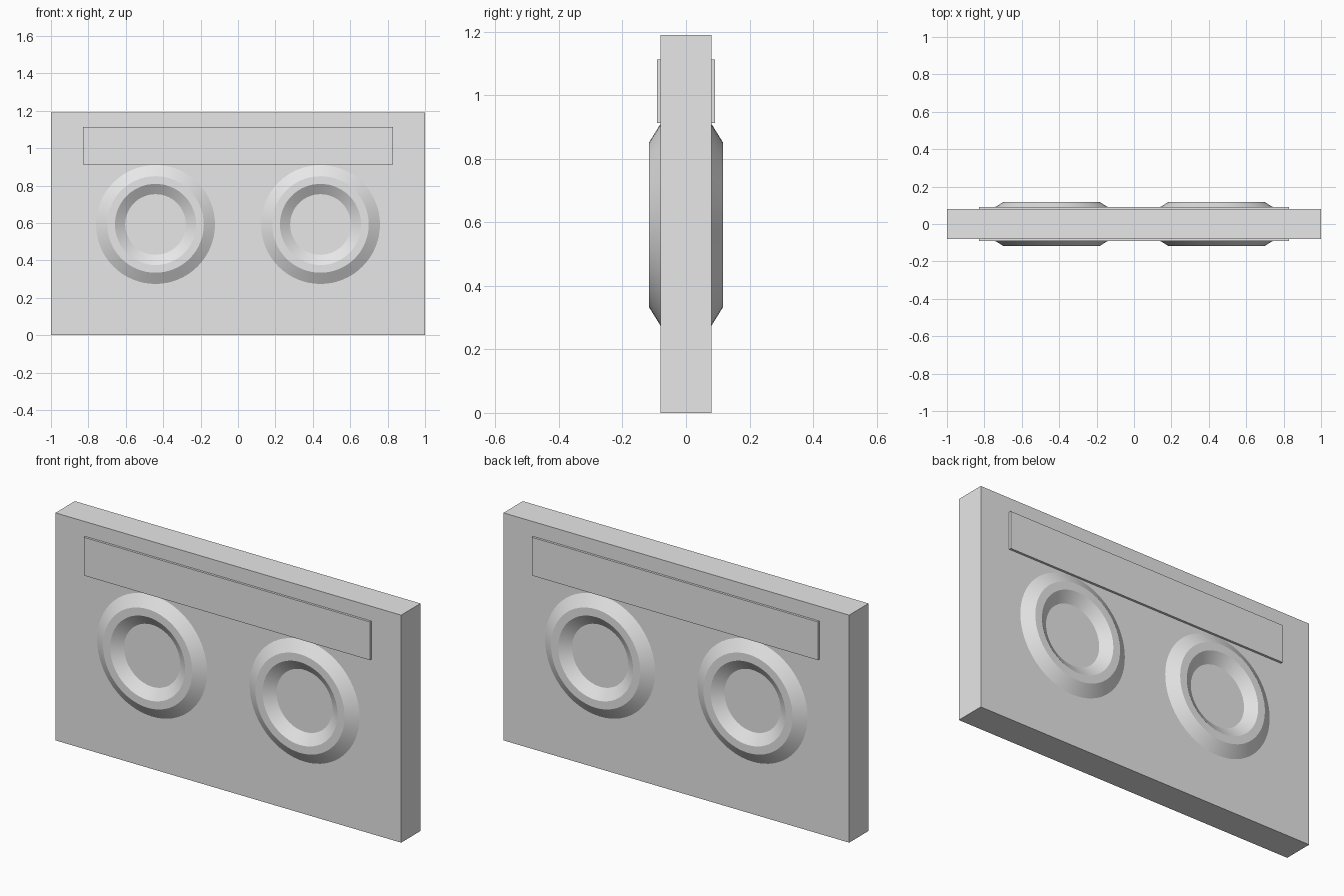
import bpy, math

if "Cube" in bpy.data.objects:
    bpy.data.objects.remove(bpy.data.objects["Cube"])

grey = bpy.data.materials.new("light_grey")
grey.diffuse_color = (0.8, 0.8, 0.8, 1)
grey.use_nodes = True
grey.node_tree.nodes["Principled BSDF"].inputs["Base Color"].default_value = grey.diffuse_color


def box(name, size, loc):
    bpy.ops.mesh.primitive_cube_add(size=1, location=loc)
    ob = bpy.context.object
    ob.name = name
    ob.scale = size
    bpy.ops.object.transform_apply(location=False, rotation=False, scale=True)
    ob.data.materials.append(grey)


def ring(name, x, side, n=64):
    # (radius, depth) section swept round the hub axis
    section = [(0.318, 0.08), (0.258, 0.117), (0.217, 0.117), (0.162, 0.08)]
    k = len(section)
    verts, faces = [], []
    for i in range(n):
        a = 2 * math.pi * i / n
        for r, d in section:
            verts.append((r * math.cos(a), side * d, r * math.sin(a)))
        for j in range(k - 1):
            p, q = i * k + j, (i + 1) % n * k + j
            f = (p, p + 1, q + 1, q)
            faces.append(f if side > 0 else f[::-1])
    me = bpy.data.meshes.new(name)
    me.from_pydata(verts, [], faces)
    me.materials.append(grey)
    ob = bpy.data.objects.new(name, me)
    ob.location = (x, 0, 0.592)
    bpy.context.collection.objects.link(ob)
    bpy.ops.object.select_all(action='DESELECT')
    ob.select_set(True)
    bpy.context.view_layer.objects.active = ob
    bpy.ops.object.shade_smooth_by_angle(angle=math.radians(25))


# Main slab and the raised label strip on both faces
box("cassette_body", (2, 0.16, 1.19), (0, 0, 0.595))
for side, face in ((-1, "front"), (1, "back")):
    box(face + "_label", (1.655, 0.013, 0.2), (0, side * 0.0855, 1.013))
    # Raised bevelled reel rings
    for x, hand in ((-0.441, "left"), (0.441, "right")):
        ring(f"{face}_{hand}_reel_ring", x, side)
